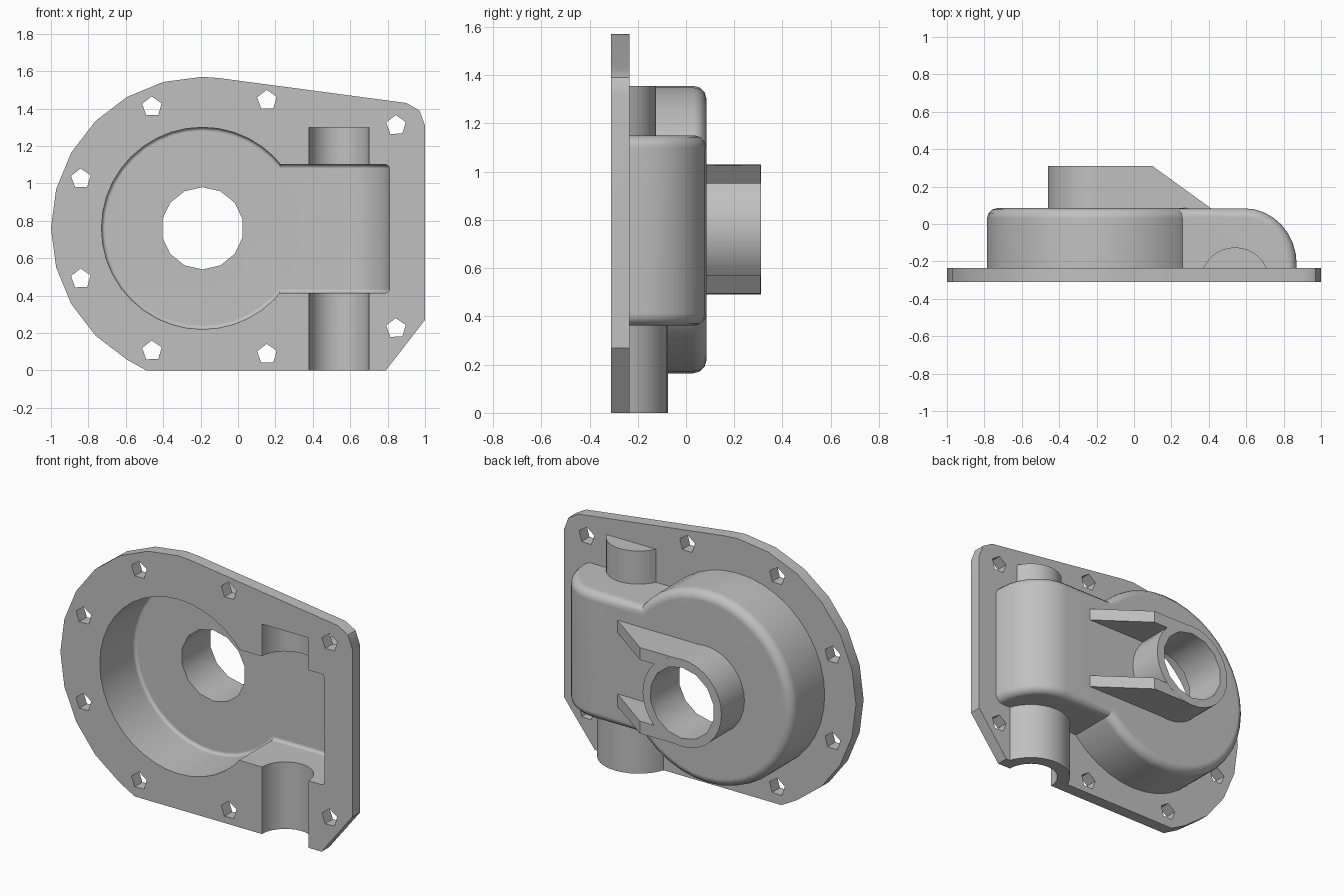
import bpy, bmesh, math
from mathutils import Vector

if "Cube" in bpy.data.objects:
    bpy.data.objects.remove(bpy.data.objects["Cube"], do_unlink=True)

CX, CZ = -0.19, 0.76         # main bore axis
SX, FRONT = 0.54, -0.31      # cross shaft axis x, front joint plane y

metal = bpy.data.materials.new("cast grey")
metal.use_nodes = True
GREY = (0.53, 0.53, 0.53, 1)
metal.diffuse_color = GREY
metal.node_tree.nodes["Principled BSDF"].inputs["Base Color"].default_value = GREY


def apply(ob, mod):
    bpy.context.view_layer.objects.active = ob
    bpy.ops.object.modifier_apply(modifier=mod.name)


def prism(name, pts, axis, lo, hi, bevel=0):
    """Extrude a 2D outline along y (points x,z) or along z (points x,y)."""
    bm = bmesh.new()
    place = (lambda u, v: (u, lo, v)) if axis == "y" else (lambda u, v: (u, v, lo))
    face = bm.faces.new([bm.verts.new(place(u, v)) for u, v in pts])
    out = bmesh.ops.extrude_face_region(bm, geom=[face])
    shift = Vector((0, hi - lo, 0)) if axis == "y" else Vector((0, 0, hi - lo))
    bmesh.ops.translate(bm, vec=shift,
                        verts=[g for g in out["geom"] if isinstance(g, bmesh.types.BMVert)])
    bmesh.ops.recalc_face_normals(bm, faces=bm.faces)
    me = bpy.data.meshes.new(name)
    bm.to_mesh(me)
    bm.free()
    me.materials.append(metal)
    ob = bpy.data.objects.new(name, me)
    bpy.context.collection.objects.link(ob)
    if bevel:
        mod = ob.modifiers.new("round", "BEVEL")
        mod.width, mod.segments = bevel, 3
        mod.limit_method, mod.angle_limit = "ANGLE", math.radians(60)
        apply(ob, mod)
    return ob


def arc(cx, cy, rx, ry, a0, a1, n):
    angles = [math.radians(a0 + (a1 - a0) * i / n) for i in range(n + 1)]
    return [(cx + rx * math.cos(a), cy + ry * math.sin(a)) for a in angles]


def circle(cx, cy, r, n, start=0):
    return arc(cx, cy, r, r, start, start + 360, n)[:-1]


def combine(target, tool, operation):
    mod = target.modifiers.new("join", "BOOLEAN")
    mod.operation, mod.solver, mod.object = operation, "EXACT", tool
    apply(target, mod)
    bpy.data.objects.remove(tool, do_unlink=True)


def box_outline(x_end, y_top, y_low, rx, ry):
    """Gear box section with one large rounded shoulder."""
    return ([(-0.1, y_low), (x_end, y_low)]
            + arc(x_end - rx, y_top - ry, rx, ry, 0, 90, 8) + [(-0.1, y_top)])


# Mounting flange: round on one side, squared on the other
outline = arc(CX, CZ, 0.81, 0.81, 90, 240, 10) + [
    (-0.49, 0.0), (0.79, 0.0), (1.0, 0.27), (1.0, 1.31), (0.97, 1.39), (0.90, 1.43), (-0.10, 1.563)]
housing = prism("gear_housing", outline, "y", FRONT, -0.235)

# Outer shell: round dome, side box, and two half-round shaft sleeves
combine(housing, prism("dome", circle(CX, CZ, 0.596, 40), "y", -0.30, 0.085, 0.055), "UNION")
combine(housing, prism("side_box", box_outline(0.87, 0.084, -0.30, 0.28, 0.30),
                       "z", 0.362, 1.15, 0.05), "UNION")
for name, r, z0, z1 in (("lower_sleeve", 0.235, 0.0, 0.6), ("upper_sleeve", 0.185, 0.9, 1.355)):
    half = arc(SX, FRONT, r, r, 3, 177, 16)
    combine(housing, prism(name, half, "z", z0, z1), "UNION")

# Hollow interior and shaft channel, open at the bottom
combine(housing, prism("dome_cavity", circle(CX, CZ, 0.54, 40), "y", -0.45, 0.03, 0.02), "DIFFERENCE")
combine(housing, prism("box_cavity", box_outline(0.81, 0.029, -0.45, 0.25, 0.27),
                       "z", 0.415, 1.10, 0.02), "DIFFERENCE")
combine(housing, prism("shaft_channel", circle(SX, FRONT, 0.16, 28), "z", -0.1, 1.30), "DIFFERENCE")

# Bearing boss with two sloping ribs
combine(housing, prism("bearing_boss", circle(CX, CZ, 0.27, 32), "y", 0.05, 0.31), "UNION")
rib = [(CX, 0.055), (CX, 0.309), (0.10, 0.309), (0.41, 0.085), (0.45, 0.055)]
for side in (-1, 1):
    z = sorted((CZ + side * 0.19, CZ + side * 0.266))
    combine(housing, prism("rib", rib, "z", z[0], z[1]), "UNION")
combine(housing, prism("bore", circle(CX, CZ, 0.22, 14, 13), "y", -0.2, 0.5), "DIFFERENCE")

# Bolt holes around the flange
for x, z in ((-0.46, 1.41), (0.155, 1.445), (0.845, 1.31), (-0.84, 1.025),
             (-0.84, 0.49), (-0.46, 0.105), (0.155, 0.087), (0.845, 0.225)):
    combine(housing, prism("bolt_hole", circle(x, z, 0.055, 5, 20), "y", -0.5, -0.1), "DIFFERENCE")

# Smooth curved walls, crisp edges
bpy.ops.object.select_all(action="DESELECT")
housing.select_set(True)
bpy.context.view_layer.objects.active = housing
bpy.ops.object.shade_smooth_by_angle(angle=math.radians(32))
weighted = housing.modifiers.new("weighted_normals", "WEIGHTED_NORMAL")
weighted.keep_sharp = True
